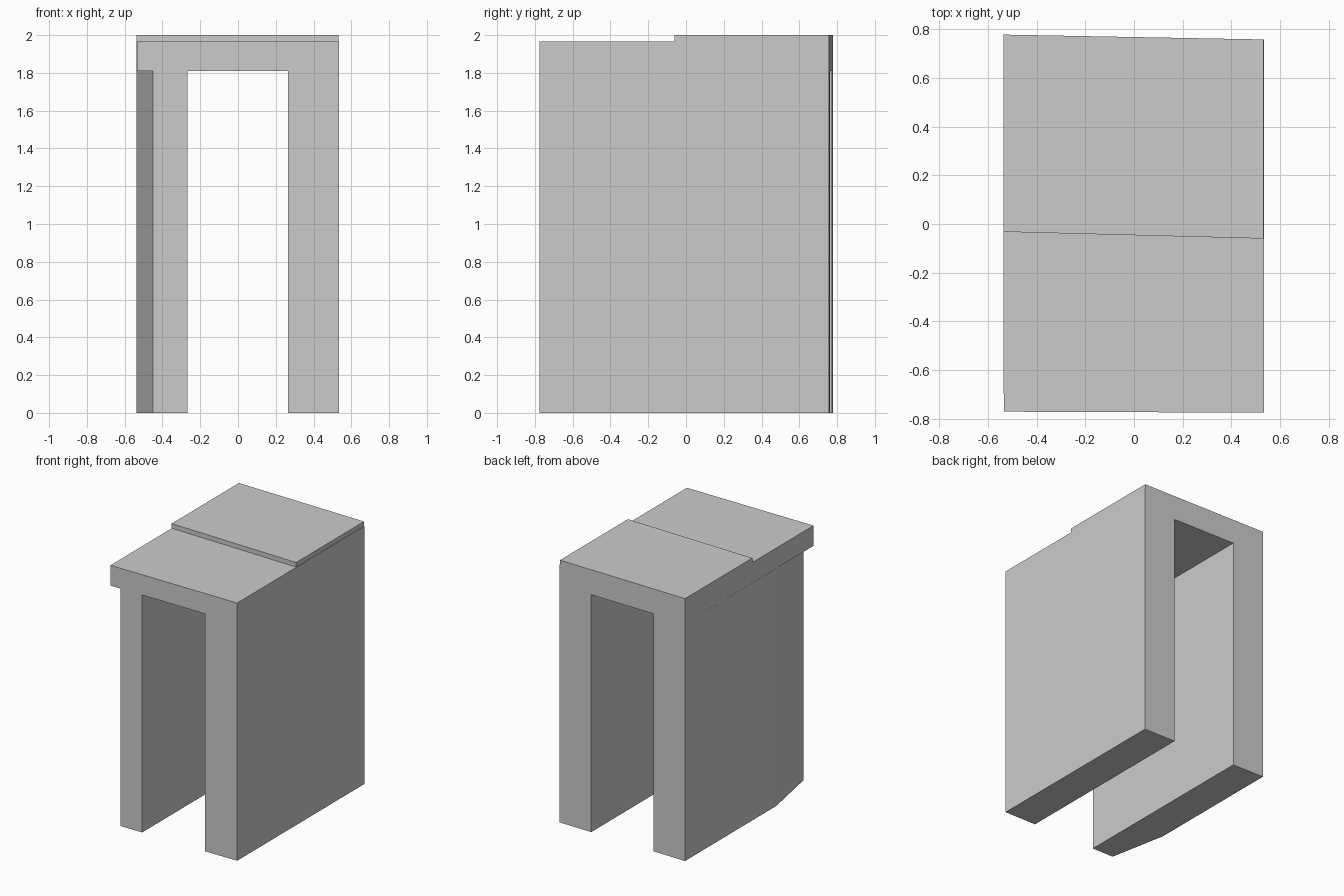
import bpy
import bmesh

if "Cube" in bpy.data.objects:
    bpy.data.objects.remove(bpy.data.objects["Cube"])


def prism(name, outline, z0, z1):
    """Extrude a counter-clockwise plan outline from z0 to z1."""
    bm = bmesh.new()
    base = bm.faces.new([bm.verts.new((x, y, z0)) for x, y in outline])
    top = bmesh.ops.extrude_face_region(bm, geom=[base])["geom"]
    verts = [v for v in top if isinstance(v, bmesh.types.BMVert)]
    bmesh.ops.translate(bm, verts=verts, vec=(0, 0, z1 - z0))
    bmesh.ops.recalc_face_normals(bm, faces=bm.faces)
    mesh = bpy.data.meshes.new(name)
    bm.to_mesh(mesh)
    bm.free()
    obj = bpy.data.objects.new(name, mesh)
    bpy.context.collection.objects.link(obj)
    return obj


# Doorway profile seen in plan: two side walls, the left one tapered at the front
LEG_TOP, LINTEL_TOP, ROOF_TOP = 1.81, 1.965, 2.0

prism("left_wall", [(-0.45, -0.771), (-0.268, -0.772), (-0.268, 0.773),
                    (-0.537, 0.778), (-0.537, -0.32)], 0, LEG_TOP)
prism("right_wall", [(0.265, -0.774), (0.535, -0.775), (0.535, 0.758),
                     (0.265, 0.763)], 0, LEG_TOP)

# Slab spanning both walls
prism("lintel_slab", [(-0.535, -0.771), (0.535, -0.775), (0.535, 0.758),
                      (-0.537, 0.778)], LEG_TOP, LINTEL_TOP)

# Thin raised layer on the rear half
prism("raised_roof", [(-0.537, -0.032), (0.532, -0.06), (0.532, 0.758),
                      (-0.537, 0.778)], LINTEL_TOP, ROOF_TOP)
